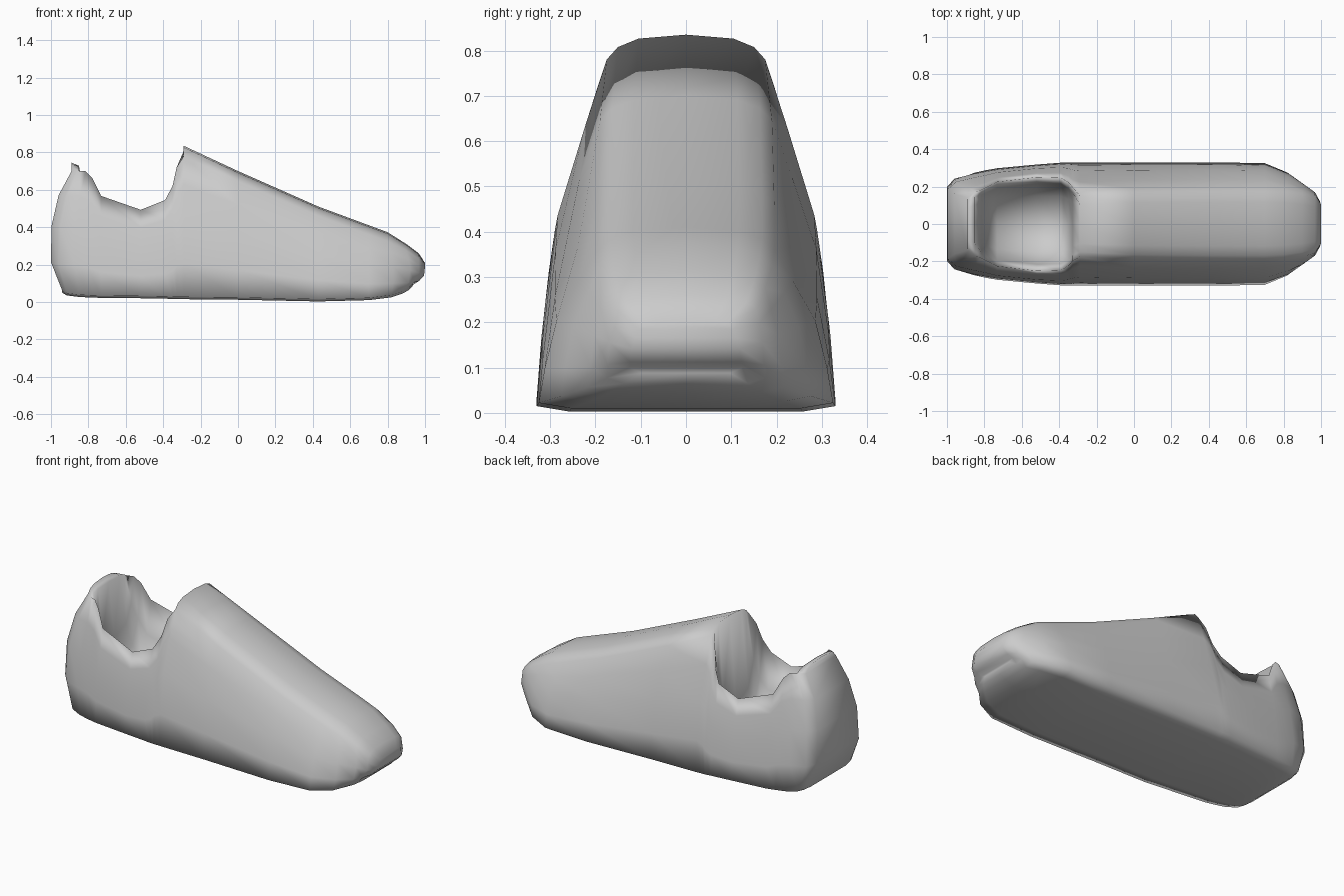
import bpy, bmesh

cube = bpy.data.objects.get("Cube")
if cube:
    bpy.data.objects.remove(cube, do_unlink=True)

grey = bpy.data.materials.new("plain_grey")
grey.use_nodes = True
colour = (0.6, 0.6, 0.6, 1)
grey.diffuse_color = colour
grey.node_tree.nodes["Principled BSDF"].inputs["Base Color"].default_value = colour


def lerp(a, b, t):
    return a + (b - a) * t


def upright(x):
    """Fore-and-aft positions of a section that does not lean."""
    return (x, x, x, x)


def half_section(xs, zb, w, wt, zr, zc):
    """Half outline from sole centre, up the side to the rim, then to the middle.
    A middle above the rim makes a crown; one below it makes the foot opening."""
    sole, low, mid, top = xs

    def side(x, t, s):
        return x, lerp(w, wt, s), lerp(zb, zr, t)

    return [(sole, 0, zb), (sole, w * 0.78, zb), (sole, w, zb + 0.012),
            side(low, 0.25, 0.1),
            side(mid, 0.55, 0.3),
            side(lerp(mid, top, 0.35), 0.8, 0.68),
            (top, wt, zr),
            (top, wt * 0.86, lerp(zr, zc, 0.5)),
            (top, wt * 0.6, lerp(zr, zc, 0.84)),
            (top, 0, zc)]


# Stations from heel to toe:
# x at sole, low side, mid side and top; sole z; sole and rim half width;
# rim z; centre z
stations = [
    ((-.94, -1.0, -.997, -.89), .05, .205, .14, .70, .745),
    ((-.915, -.96, -.95, -.85), .035, .25, .17, .70, .728),
    # foot opening
    ((-.85, -.87, -.86, -.815), .027, .275, .182, .70, .40),
    ((-.79, -.80, -.79, -.78), .024, .288, .20, .665, .26),
    (upright(-.732), .022, .298, .225, .567, .17),
    (upright(-.52), .02, .318, .25, .493, .12),
    (upright(-.39), .018, .328, .246, .545, .13),
    (upright(-.35), .016, .33, .222, .62, .18),
    (upright(-.328), .016, .33, .195, .72, .30),
    # instep and toe
    (upright(-.29), .015, .33, .175, .78, .835),
    (upright(0), .012, .33, .19, .645, .70),
    (upright(.43), .003, .33, .195, .46, .51),
    (upright(.70), .01, .325, .195, .36, .41),
    ((.82, .83, .83, .80), .025, .275, .19, .325, .373),
    ((.88, .91, .92, .90), .045, .215, .175, .275, .31),
    ((.915, .945, .968, .967), .065, .175, .155, .23, .26),
    ((.935, .968, .995, 1.0), .088, .125, .105, .185, .208),
]

# Loft the whole shoe through the stations
bm = bmesh.new()
rings = []
for station in stations:
    half = half_section(*station)
    mirrored = [(x, -y, z) for x, y, z in half[-2:0:-1]]
    rings.append([bm.verts.new(p) for p in half + mirrored])

count = len(rings[0])
for a, b in zip(rings, rings[1:]):
    for i in range(count):
        j = (i + 1) % count
        bm.faces.new((a[i], a[j], b[j], b[i]))

# Heel and toe ends, closed in strips from side to side
for ring in (rings[0], rings[-1]):
    bm.faces.new((ring[0], ring[1], ring[2], ring[-2], ring[-1]))
    for i in range(2, count // 2 - 1):
        bm.faces.new((ring[i], ring[i + 1], ring[-i - 1], ring[-i]))
    top = count // 2
    bm.faces.new((ring[top - 1], ring[top], ring[top + 1]))

bmesh.ops.recalc_face_normals(bm, faces=bm.faces)
mesh = bpy.data.meshes.new("shoe")
bm.to_mesh(mesh)
bm.free()
mesh.materials.append(grey)
mesh.shade_smooth()

shoe = bpy.data.objects.new("shoe", mesh)
bpy.context.collection.objects.link(shoe)
